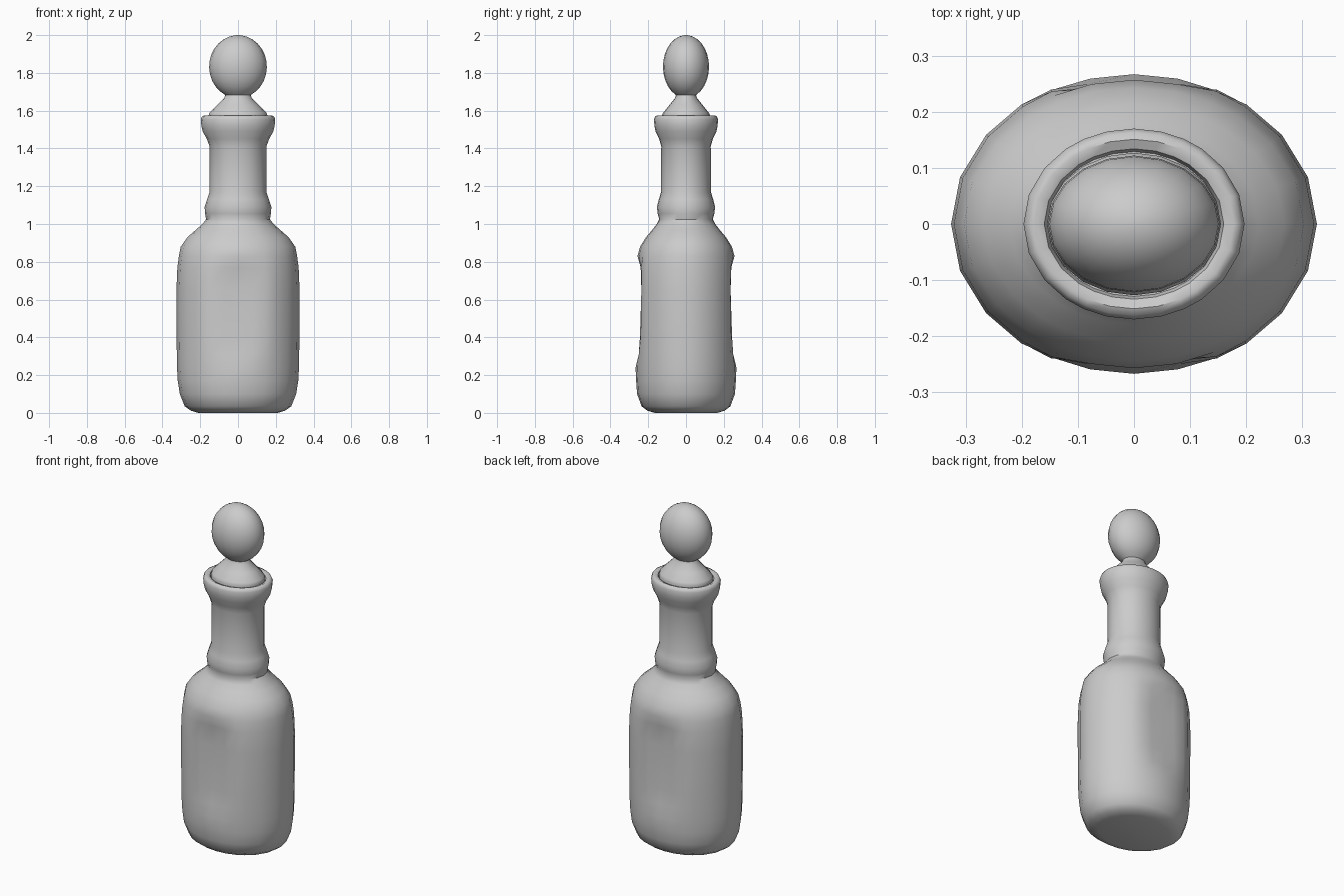
import bpy, bmesh, math

# Ring angles: extra columns sit on the edges of the flattened panels
QUARTER = [0, 18, 36, 52, 63, 76]
ANGLES = ([a for a in QUARTER] + [90] + [180 - a for a in QUARTER[:0:-1]])
ANGLES = ANGLES + [a + 180 for a in ANGLES]


def loft(name, rings, angles, angle_limit=45):
    """Skin oval rings (z, x radius, y radius, optional y clamp)."""
    bm = bmesh.new()
    loops = []
    for z, rx, ry, *flat in rings:
        limit = flat[0] if flat else 9
        loop = []
        for a in angles:
            t = math.radians(a)
            y = max(-limit, min(limit, ry * math.sin(t)))
            loop.append(bm.verts.new((rx * math.cos(t), y, z)))
        loops.append(loop)
    n = len(angles)
    for lo, hi in zip(loops, loops[1:]):
        for i in range(n):
            j = (i + 1) % n
            bm.faces.new((lo[i], lo[j], hi[j], hi[i]))
    bm.faces.new(loops[0][::-1])
    bm.faces.new(loops[-1])
    bmesh.ops.recalc_face_normals(bm, faces=bm.faces)
    me = bpy.data.meshes.new(name)
    bm.to_mesh(me)
    bm.free()
    ob = bpy.data.objects.new(name, me)
    bpy.context.collection.objects.link(ob)
    bpy.ops.object.select_all(action='DESELECT')
    ob.select_set(True)
    bpy.context.view_layer.objects.active = ob
    bpy.ops.object.shade_smooth_by_angle(angle=math.radians(angle_limit))
    return ob


# Bottle: body with front and back panels, shoulder, collar, neck and lip
loft("bottle", [
    (0.00, 0.210, 0.165), (0.012, 0.250, 0.205), (0.035, 0.282, 0.235),
    (0.10, 0.308, 0.259), (0.17, 0.319, 0.264), (0.24, 0.323, 0.267),
    (0.31, 0.324, 0.268, 0.250), (0.40, 0.325, 0.269, 0.244),
    (0.65, 0.326, 0.270, 0.236), (0.77, 0.321, 0.266, 0.240),
    (0.83, 0.313, 0.257), (0.88, 0.303, 0.243), (0.93, 0.268, 0.212),
    (0.97, 0.222, 0.178), (1.00, 0.188, 0.155), (1.025, 0.169, 0.142),
    (1.055, 0.174, 0.150), (1.09, 0.177, 0.154), (1.13, 0.164, 0.144),
    (1.17, 0.150, 0.132), (1.41, 0.150, 0.131), (1.45, 0.165, 0.142),
    (1.49, 0.187, 0.161), (1.52, 0.194, 0.167), (1.555, 0.197, 0.170),
    (1.57, 0.190, 0.163), (1.575, 0.178, 0.151), (1.568, 0.160, 0.134),
    (1.55, 0.155, 0.129),
], ANGLES)

# Stopper: conical foot, narrow waist and oval knob
knob = []
for i in range(13):
    t = math.radians(-64 + i * (64 + 85) / 12)
    knob.append((1.833 + 0.167 * math.sin(t),
                 0.153 * math.cos(t), 0.122 * math.cos(t)))
loft("stopper", [
    (1.55, 0.152, 0.125), (1.577, 0.155, 0.127), (1.59, 0.150, 0.120),
    (1.63, 0.110, 0.088), (1.667, 0.073, 0.058),
] + knob, [i * 18 for i in range(20)])
